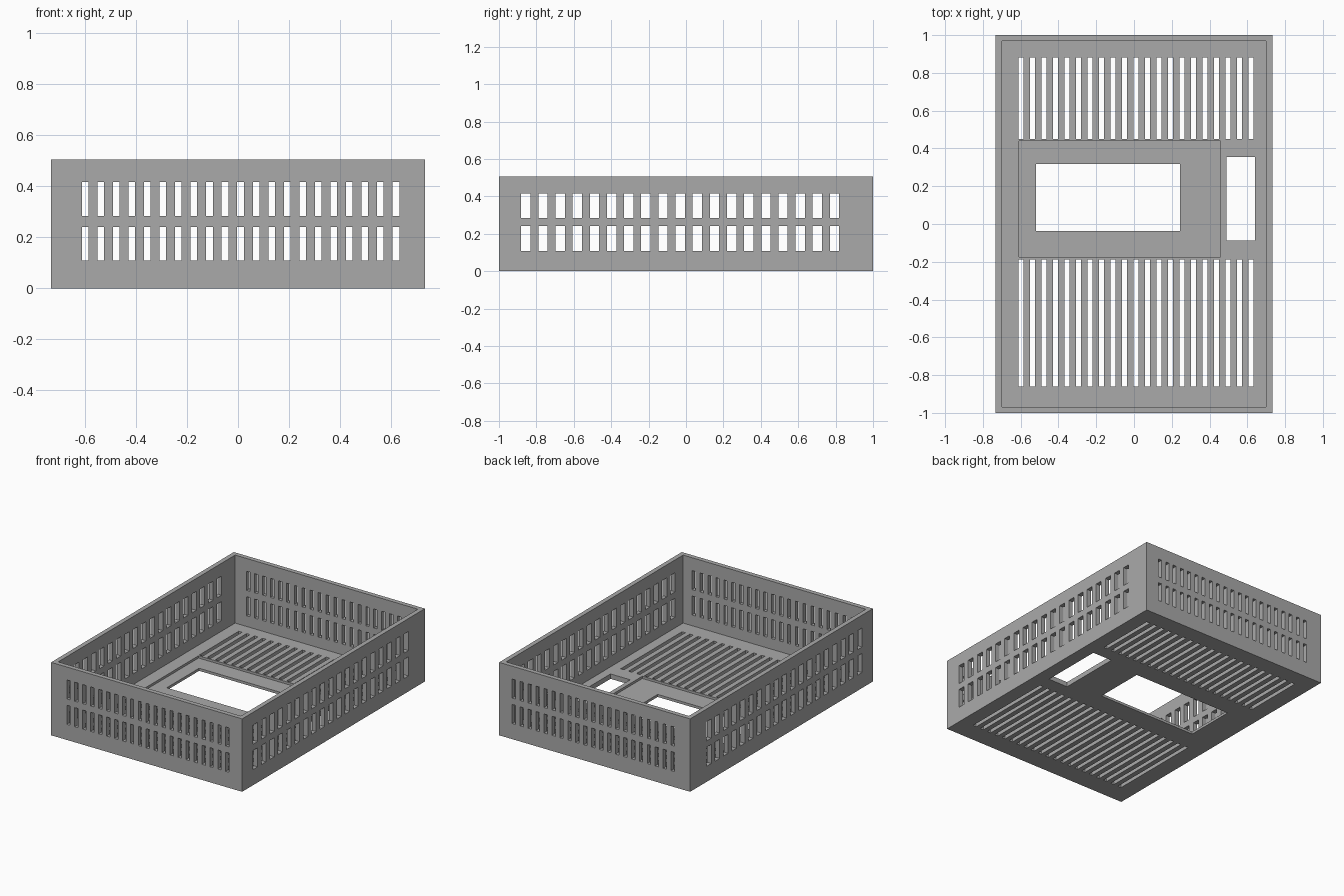
import bpy, bmesh

if "Cube" in bpy.data.objects:
    bpy.data.objects.remove(bpy.data.objects["Cube"])

W, D, H = 0.732, 1.0, 0.505     # half width, half depth, height
WALL, FLOOR, RECESS = 0.032, 0.034, 0.016

grey = bpy.data.materials.new("plain grey")
grey.diffuse_color = (0.4, 0.4, 0.4, 1)
grey.use_nodes = True
grey.node_tree.nodes["Principled BSDF"].inputs["Base Color"].default_value = grey.diffuse_color


def boxes(name, spans):
    """One object holding a box for every (x0, x1, y0, y1, z0, z1)."""
    bm = bmesh.new()
    for x0, x1, y0, y1, z0, z1 in spans:
        for v in bmesh.ops.create_cube(bm, size=1)["verts"]:
            v.co = (x1 if v.co.x > 0 else x0,
                    y1 if v.co.y > 0 else y0,
                    z1 if v.co.z > 0 else z0)
    mesh = bpy.data.meshes.new(name)
    bm.to_mesh(mesh)
    bm.free()
    obj = bpy.data.objects.new(name, mesh)
    bpy.context.collection.objects.link(obj)
    return obj


def cut(target, name, spans):
    """Subtract the boxes from the target and remove the cutter."""
    cutter = boxes(name, spans)
    mod = target.modifiers.new(name, "BOOLEAN")
    mod.operation, mod.solver, mod.object = "DIFFERENCE", "EXACT", cutter
    bpy.context.view_layer.objects.active = target
    bpy.ops.object.modifier_apply(modifier=name)
    bpy.data.objects.remove(cutter)


def row(first, last, count, width):
    """Start and end of each slot in an even row."""
    step = (last - first) / (count - 1)
    return [(first + i * step - width / 2, first + i * step + width / 2)
            for i in range(count)]


# Open tray
tray = boxes("vented_tray", [(-W, W, -D, D, 0, H)])
tray.data.materials.append(grey)
cut(tray, "cavity", [(-W + WALL, W - WALL, -D + WALL, D - WALL, FLOOR, H + 1)])

# Sunken panel in the floor, then the two windows
cut(tray, "sunken_panel", [(-0.61, 0.457, -0.175, 0.439, FLOOR - RECESS, 0.1)])
cut(tray, "floor_windows", [(-0.52, 0.243, -0.037, 0.317, -0.1, 0.1),
                            (0.489, 0.64, -0.088, 0.356, -0.1, 0.1)])

# Slots: floor, front and back walls, side walls
columns = row(-0.599, 0.619, 21, 0.026)
levels = [(0.108, 0.24), (0.284, 0.416)]
cut(tray, "floor_slots", [(a, b, y0, y1, -0.1, 0.1) for a, b in columns
                          for y0, y1 in [(0.451, 0.882), (-0.859, -0.187)]])
cut(tray, "end_slots", [(a, b, -2, 2, z0, z1) for a, b in columns
                        for z0, z1 in levels])
cut(tray, "side_slots", [(-2, 2, a, b, z0, z1)
                         for a, b in row(-0.856, 0.794, 19, 0.05)
                         for z0, z1 in levels])
